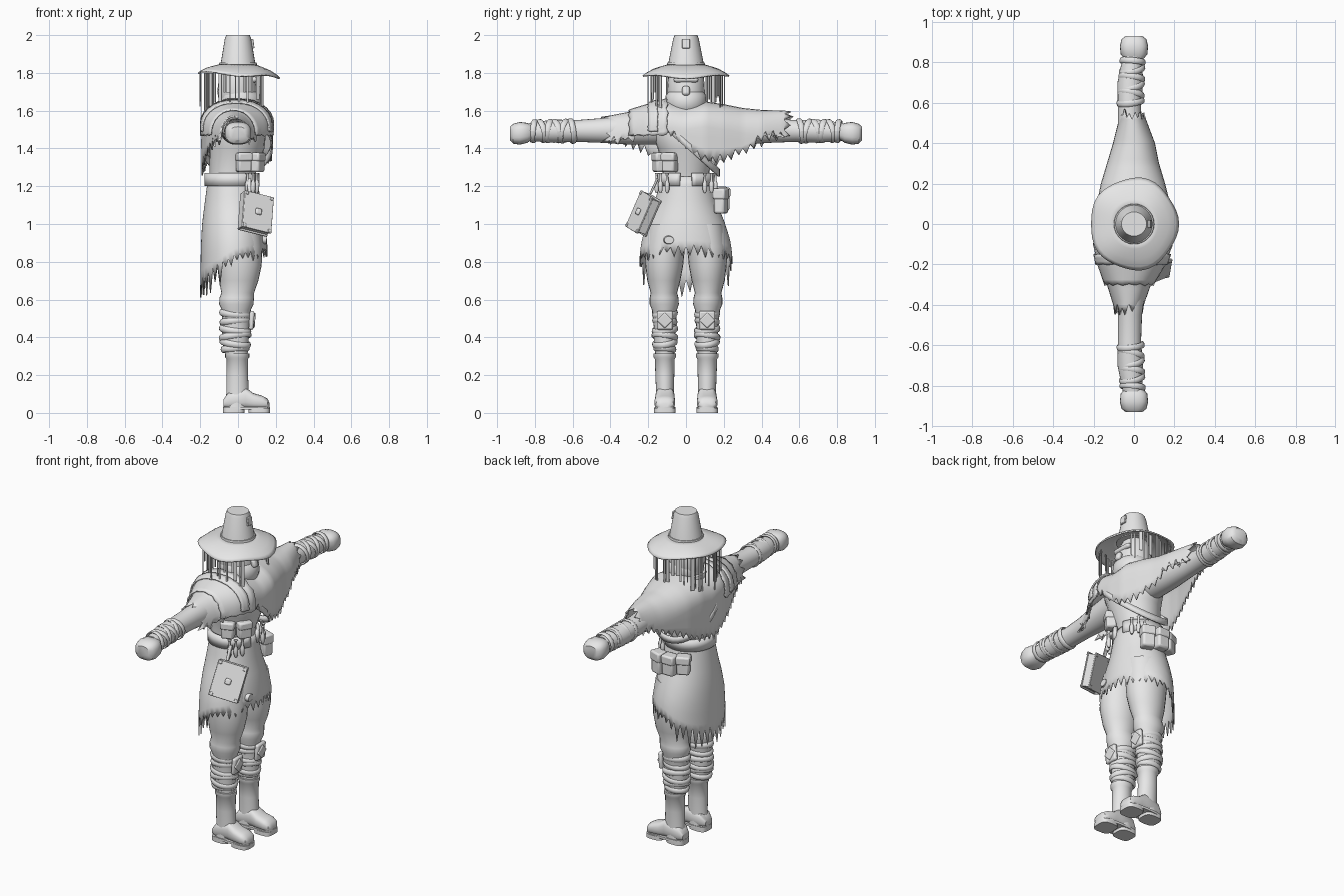
import bpy, bmesh, math, random
from math import sin, cos, pi, radians
from mathutils import Matrix, Vector, Euler

random.seed(4)
cube = bpy.data.objects.get("Cube")
if cube:
    bpy.data.objects.remove(cube, do_unlink=True)

grey = bpy.data.materials.new("plain_grey")
grey.use_nodes = True
grey.diffuse_color = (0.8, 0.8, 0.8, 1)
grey.node_tree.nodes["Principled BSDF"].inputs["Base Color"].default_value = (0.8, 0.8, 0.8, 1)


def finish(name, bm, thick=0, bevel=0, angle=40):
    bmesh.ops.recalc_face_normals(bm, faces=bm.faces[:])
    mesh = bpy.data.meshes.new(name)
    bm.to_mesh(mesh)
    bm.free()
    mesh.materials.append(grey)
    mesh.shade_smooth()
    mesh.set_sharp_from_angle(angle=radians(angle))
    obj = bpy.data.objects.new(name, mesh)
    bpy.context.collection.objects.link(obj)
    if thick:
        mod = obj.modifiers.new("thickness", "SOLIDIFY")
        mod.thickness = thick
        mod.offset = 0
    if bevel:
        mod = obj.modifiers.new("soft_edges", "BEVEL")
        mod.width = bevel
        mod.segments = 2
    return obj


def grid(name, rows, cols, point, closed=True, caps=False, **kw):
    """Surface through point(row, col), optionally closed round the columns."""
    bm = bmesh.new()
    verts = [[bm.verts.new(point(r, c)) for c in range(cols)] for r in range(rows)]
    for a, b in zip(verts, verts[1:]):
        for c in range(cols if closed else cols - 1):
            d = (c + 1) % cols
            bm.faces.new((a[c], a[d], b[d], b[c]))
    if caps:
        bm.faces.new(verts[0])
        bm.faces.new(verts[-1])
    return finish(name, bm, **kw)


def interp(table, t):
    for a, b in zip(table, table[1:]):
        if t <= b[0]:
            k = max(0, (t - a[0]) / (b[0] - a[0]))
            return [p + (q - p) * k for p, q in zip(a[1:], b[1:])]
    return table[-1][1:]


def loft(name, axis, rings, cols=24, power=1.0, **kw):
    """Each ring is (position on axis, low and high of the other two axes)."""
    def point(r, c):
        t, a0, a1, b0, b1 = rings[r]
        ca, sa = cos(2 * pi * c / cols), sin(2 * pi * c / cols)
        a = (a0 + a1) / 2 + (a1 - a0) / 2 * math.copysign(abs(ca) ** power, ca)
        b = (b0 + b1) / 2 + (b1 - b0) / 2 * math.copysign(abs(sa) ** power, sa)
        return {"x": (t, a, b), "y": (a, t, b), "z": (a, b, t)}[axis]
    return grid(name, len(rings), cols, point, caps=True, **kw)


def box(name, loc, size, rot=(0, 0, 0), bevel=0.008):
    bm = bmesh.new()
    turn = Euler([radians(v) for v in rot]).to_matrix().to_4x4()
    bmesh.ops.create_cube(bm, size=1, matrix=Matrix.Translation(loc) @ turn @ Matrix.Diagonal((*size, 1)))
    return finish(name, bm, bevel=bevel)


def wrap(name, loc, rx, ry, tube, rot, flat=2.0):
    """Flattened cloth ring around a limb."""
    turn = Euler([radians(v) for v in rot]).to_matrix()

    def point(r, c):
        a, b = 2 * pi * r / 28, 2 * pi * c / 8
        d = tube * cos(b)
        return Vector(loc) + turn @ Vector(((rx + d) * cos(a), (ry + d) * sin(a), tube * flat * sin(b)))
    return grid(name, 29, 8, point)


# Hat: crown, band, buckle and drooping brim
loft("hat_crown", "z", [(1.83, -.1, .1, -.1, .1), (1.86, -.09, .09, -.092, .092),
     (1.98, -.07, .07, -.068, .068), (2.0, -.062, .062, -.06, .06)], cols=28)
loft("hat_band", "z", [(1.835, -.102, .102, -.102, .102), (1.855, -.098, .098, -.098, .098)], cols=28)
box("hat_buckle", (.078, 0, 1.955), (.012, .04, .05), (0, -8, 0), .003)
box("hat_crease", (0, 0, 1.998), (.1, .012, .004), bevel=.001)
brim_profile = [(.08, 1.845), (.12, 1.835), (.17, 1.82), (.205, 1.802), (.222, 1.79)]


def brim(r, c):
    a = 2 * pi * c / 40
    rad, z = brim_profile[r]
    k = r / 4
    rad *= 1 + k * (.025 * cos(5 * a) - .03 * cos(a) ** 2)
    return rad * cos(a), rad * sin(a) * 1.02, z - k * (.014 * cos(a) + .007 * cos(4 * a))


grid("hat_brim", 5, 40, brim, thick=.008)

# Straw strips hanging from the sides and back of the brim
for i in range(40):
    a = radians(46 + 268 * i / 39 + random.uniform(-2, 2))
    rad = random.uniform(.17, .205)
    length = random.uniform(.1, .2) + .05 * (cos(a) < -.5)
    box("straw_strip", (rad * cos(a), rad * sin(a), 1.8 - length / 2),
        (.004, random.choice((.006, .01, .02)), length), (0, 0, math.degrees(a)), 0)

# Head with face wrap
loft("head", "z", [(1.57, -.06, .07, -.06, .06), (1.62, -.095, .1, -.09, .09), (1.7, -.11, .1, -.1, .1),
     (1.78, -.1, .09, -.095, .095), (1.84, -.07, .06, -.07, .07)])
loft("face_mask", "z", [(1.57, -.06, .08, -.07, .07), (1.6, -.09, .115, -.1, .1), (1.64, -.1, .125, -.11, .11),
     (1.68, -.1, .12, -.108, .108), (1.7, -.09, .1, -.095, .095)])
box("nose_cover", (.113, 0, 1.705), (.03, .04, .05), (0, -15, 0), .012)
box("brow_band", (.085, 0, 1.765), (.03, .13, .03), bevel=.012)
wrap("neck_scarf", (0, 0, 1.6), .1, .11, .02, (0, 8, 0), 1.2)

# Torso
loft("torso", "z", [(1.18, -.15, .09, -.125, .125), (1.28, -.15, .095, -.125, .125), (1.4, -.15, .14, -.15, .15),
     (1.5, -.15, .15, -.19, .19), (1.57, -.12, .12, -.17, .17), (1.62, -.08, .08, -.09, .09)])

# Cape: position across, front and back depth, top, front hem, back hem
cape_table = [(-.43, .035, -.09, 1.565, 1.48, 1.47), (-.3, .08, -.13, 1.59, 1.45, 1.43),
              (-.2, .14, -.165, 1.62, 1.5, 1.38), (-.1, .175, -.185, 1.65, 1.5, 1.31),
              (0, .18, -.19, 1.63, 1.41, 1.27), (.1, .175, -.18, 1.645, 1.34, 1.3),
              (.2, .15, -.16, 1.63, 1.35, 1.34), (.3, .12, -.13, 1.61, 1.38, 1.39),
              (.4, .1, -.1, 1.6, 1.46, 1.43), (.56, .04, -.06, 1.595, 1.53, 1.52)]


def cape(name, y0, y1, rows, grow=0, jag=.03, hem=None):
    def point(r, c):
        y = y0 + (y1 - y0) * r / (rows - 1)
        xf, xb, top, hf, hb = interp(cape_table, y)
        xf, xb, top = xf + grow, xb - grow, top + grow
        if hem:
            hf = hb = hem
        mid = top - .13
        if c in (0, 20):
            drop = random.uniform(.3, 1) * jag * (1 if r % 2 else -1)
            x, z = (xf, min(hf, mid) - drop) if c == 0 else (xb, min(hb, mid) - drop)
        else:
            a = pi * min(max((c - 3) / 14, 0), 1)
            x = (xf + xb) / 2 + (xf - xb) / 2 * math.copysign(abs(cos(a)) ** .9, cos(a))
            z = mid + (top - mid) * sin(a)
            side, low = (c / 3, hf) if c < 3 else ((20 - c) / 3, hb)
            if side < 1:
                z = mid + (min(low, mid) - mid) * (1 - side)
        if r in (0, rows - 1):
            y += (1 if r else -1) * random.uniform(.2, 1) * jag * (1 if c % 2 else -1)
        return x, y, z
    return grid(name, rows, 21, point, closed=False, thick=.008)


cape("ragged_cape", -.42, .54, 49)
cape("shoulder_guard", -.3, -.1, 9, .013, .006, 1.47)
cape("shoulder_guard_trim", -.2, -.15, 4, .022, .003, 1.49)


# Chest strap running diagonally round the body
def strap(r, c):
    a = 2 * pi * c / 40
    y = .175 * sin(a)
    return -.005 + .185 * cos(a), y, 1.425 - .88 * y + (r - .5) * .04


grid("chest_strap", 2, 40, strap, thick=.01)


# Belt, open at the front
def belt(r, c):
    a = radians(13 + 334 * c / 40)
    return -.03 + .138 * cos(a), .14 * sin(a), 1.2 + .07 * r


grid("belt", 2, 41, belt, closed=False, thick=.018)

# Ragged coat skirt with a long tail at the back
skirt_table = [(.5, -.2, .16, .25), (.8, -.195, .155, .245), (.9, -.193, .152, .235), (1.0, -.187, .14, .205),
               (1.1, -.175, .12, .165), (1.25, -.155, .098, .13)]


def skirt(r, c):
    a = 2 * pi * c / 72
    ca = cos(a)
    hem = .82 + (.05 if ca > 0 else .13) * ca
    z = 1.25 + (hem - 1.25) * r / 9
    if r == 9:
        size = .045 if ca > -.3 else .1
        z += size * random.uniform(.3, 1) * (-1 if c % 2 else .45)
    x0, x1, w = interp(skirt_table, z)
    return (x0 + x1) / 2 + (x1 - x0) / 2 * ca, w * sin(a), z


grid("ragged_skirt", 10, 72, skirt, thick=.006)
loft("skirt_patch", "x", [(.13, .0 - .12, -.06, .89, .94), (.151, -.115, -.065, .895, .935)], cols=14)

# Arms, legs and boots on both sides
for side, s in (("left", 1), ("right", -1)):
    def limb(name, axis, rings, **kw):
        if axis == "y":
            rings = [(s * t, *rest) for t, *rest in rings]
        elif axis == "z":
            rings = [(t, a, b, s * c, s * d) for t, a, b, c, d in rings]
        else:
            rings = [(t, s * a, s * b, c, d) for t, a, b, c, d in rings]
        return loft(f"{side}_{name}", axis, rings, **kw)

    limb("arm", "y", [(.1, -.1, .08, 1.42, 1.6), (.3, -.09, .06, 1.42, 1.58), (.45, -.08, .04, 1.43, 1.56),
         (.58, -.08, .035, 1.435, 1.55), (.7, -.082, .045, 1.43, 1.553), (.83, -.055, .04, 1.44, 1.535)])
    limb("fist", "y", [(.81, -.04, .04, 1.45, 1.52), (.84, -.066, .066, 1.43, 1.535), (.88, -.07, .07, 1.42, 1.54),
         (.915, -.062, .062, 1.425, 1.53), (.932, -.04, .04, 1.445, 1.515)], power=.75)
    for i, tilt in enumerate((8, -14, 16, -10, 14, -6)):
        y = .605 + .04 * i
        wrap(f"{side}_forearm_wrap", (-.017 + .002 * i, s * y, 1.492), .064 - .001 * i, .062 - .001 * i,
             .006, (90 + tilt, 0, tilt), 2.5)
    limb("trouser_leg", "z", [(1.0, -.13, .12, -.01, .2), (.88, -.12, .13, .005, .22), (.78, -.11, .125, .015, .215),
         (.7, -.1, .108, .03, .205), (.635, -.088, .085, .047, .187), (.61, -.098, .085, .04, .192),
         (.575, -.1, .082, .038, .192), (.545, -.085, .068, .048, .18), (.45, -.085, .06, .055, .17),
         (.38, -.085, .055, .055, .17), (.29, -.06, .05, .065, .16)])
    for z, tilt, rad in ((.525, 6, .068), (.485, -5, .066), (.44, 7, .069), (.405, -8, .07), (.37, 9, .067), (.34, -4, .06)):
        wrap(f"{side}_shin_wrap", (-.015, s * .112, z), rad + .008, rad - .008, .009, (tilt, tilt, 0), 1.9)
    box(f"{side}_knee_pad", (.072, s * .112, .49), (.025, .085, .1), (0, 4, 0), .01)
    box(f"{side}_knee_pad_ridge", (.083, s * .112, .49), (.016, .06, .06), (45, 4, 0), .006)
    limb("boot_shaft", "z", [(.315, -.068, .06, .053, .172), (.295, -.068, .06, .053, .172), (.285, -.06, .053, .06, .165),
         (.2, -.062, .053, .062, .162), (.1, -.062, .058, .064, .158), (.03, -.075, .06, .06, .162)])
    limb("boot_foot", "x", [(-.078, .08, .145, .03, .07), (-.05, .062, .16, .02, .11), (.04, .06, .163, .02, .135),
         (.08, .058, .165, .02, .105), (.13, .057, .168, .02, .09), (.157, .067, .158, .02, .075),
         (.167, .085, .14, .025, .05)], power=.75)
    limb("boot_heel", "z", [(0, -.08, .035, .06, .163), (.03, -.08, .035, .06, .163)], power=.6)
    limb("boot_sole", "z", [(0, .055, .17, .055, .17), (.025, .055, .17, .055, .17)], power=.6)
    limb("boot_welt", "z", [(.018, -.08, .17, .056, .168), (.032, -.08, .17, .056, .168)], power=.6)
    # Small bottles hanging from the belt
    for x, y in ((.1, .1), (.08, .135), (.05, .155)):
        limb("belt_bottle", "z", [(z, x - r, x + r, y - r, y + r) for z, r in
             ((1.165, .006), (1.18, .012), (1.215, .013), (1.23, .007), (1.26, .006), (1.27, .011))], cols=10)

# Pouches above the belt and on the hip
for x, y, z, size, turn in ((.1, -.085, 1.325, .1, 60), (.03, -.14, 1.325, .1, 20),
                            (.055, .185, 1.12, .13, 160), (-.03, .2, 1.13, .12, 180), (-.105, .175, 1.14, .11, 205)):
    box("pouch", (x, y, z), (.075, .06, size), (0, 0, turn), .012)
    box("pouch_flap", (x, y, z + size * .3), (.082, .07, size * .45), (0, 0, turn), .01)

# Book hung on the hip, tilted outwards
book_rot = (-20, 13, 22)
turn = Euler([radians(v) for v in book_rot]).to_matrix()


def book_part(name, offset, size, bevel=.003):
    box(name, Vector((.095, -.225, 1.055)) + turn @ Vector(offset), size, book_rot, bevel)


book_part("book_pages", (.004, 0, 0), (.155, .045, .19))
book_part("book_spine", (-.082, 0, 0), (.012, .055, .205))
for face in (-1, 1):
    book_part("book_cover", (0, face * .025, 0), (.17, .008, .21))
    for i in (-1, 1):
        for j in (-1, 1):
            book_part("book_corner", (i * .073, face * .03, j * .093), (.02, .006, .02))
book_part("book_boss", (0, -.034, 0), (.035, .018, .035), .008)
box("book_hanger", (.06, -.17, 1.2), (.02, .012, .09), (-25, 0, 0), .003)
